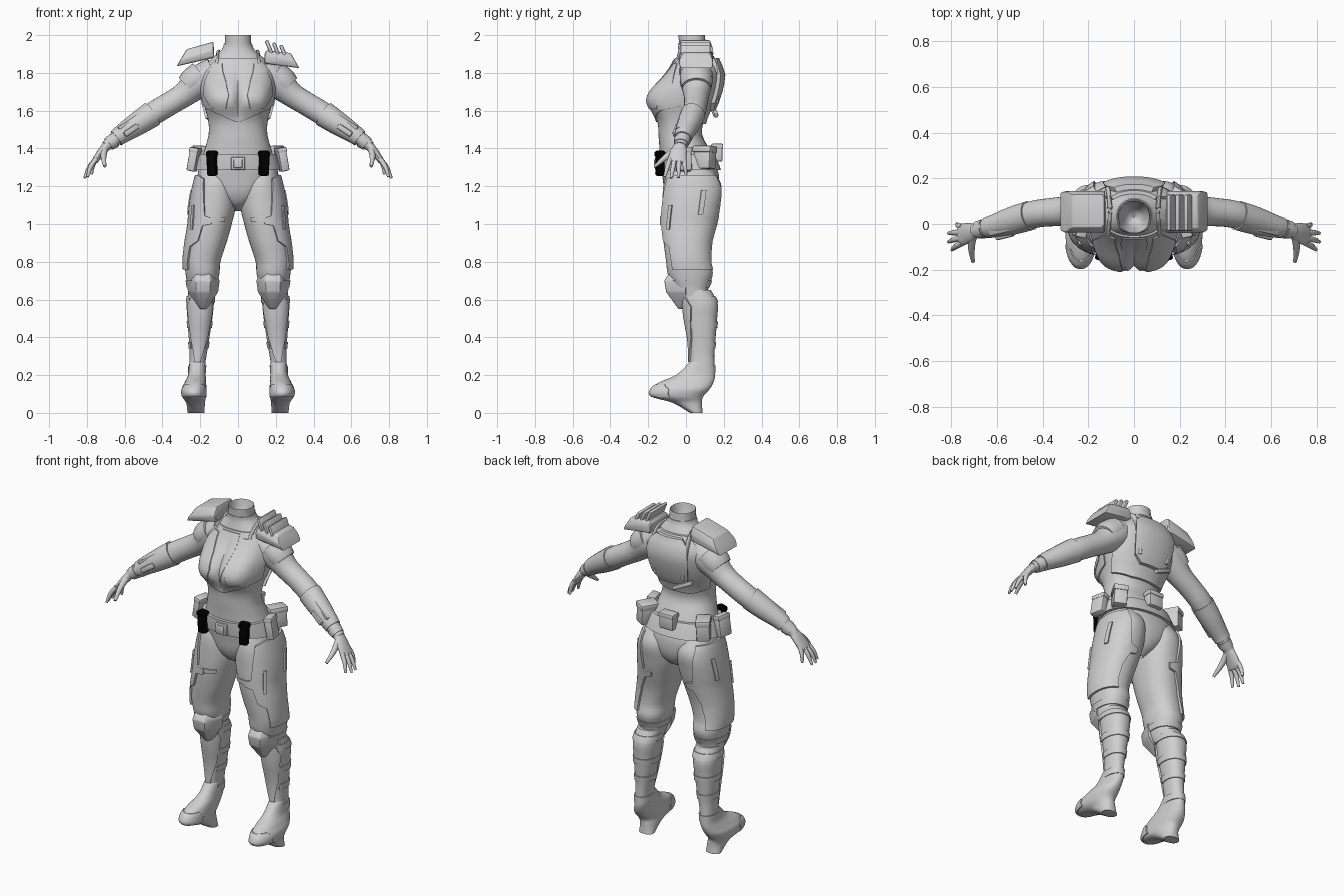
import bpy, bmesh
from math import cos, sin, radians, exp, tau, copysign
from mathutils import Vector, Euler

if "Cube" in bpy.data.objects:
    bpy.data.objects.remove(bpy.data.objects["Cube"])


def material(name, value):
    mat = bpy.data.materials.new(name)
    mat.use_nodes = True
    color = (value, value, value, 1)
    mat.diffuse_color = color
    mat.node_tree.nodes["Principled BSDF"].inputs["Base Color"].default_value = color
    return mat


GREY = material("armour grey", 0.63)
BLACK = material("matte black", 0.0)
SIDES = (("left", 1), ("right", -1))


def finish(name, bm, side=1, mat=GREY, angle=35):
    """Turn a bmesh into a shaded object, mirrored in x when side is -1."""
    for v in bm.verts:
        v.co.x *= side
    bmesh.ops.recalc_face_normals(bm, faces=bm.faces[:])
    mesh = bpy.data.meshes.new(name)
    bm.to_mesh(mesh)
    bm.free()
    mesh.materials.append(mat)
    mesh.shade_smooth()
    mesh.set_sharp_from_angle(angle=radians(angle))
    obj = bpy.data.objects.new(name, mesh)
    bpy.context.scene.collection.objects.link(obj)
    return obj


def sample(rows, t):
    """Smooth interpolation of rows keyed by their first value."""
    t = min(max(t, rows[0][0]), rows[-1][0])
    i = max(k for k in range(len(rows) - 1) if rows[k][0] <= t)

    def slope(k, c):
        a, b = rows[max(k - 1, 0)], rows[min(k + 1, len(rows) - 1)]
        return (b[c] - a[c]) / (b[0] - a[0])

    p, q = rows[i], rows[i + 1]
    h = q[0] - p[0]
    u = (t - p[0]) / h
    w = u * u * (3 - 2 * u)
    return [p[c] * (1 - w) + q[c] * w + h * u * (1 - u) * (slope(i, c) * (1 - u) - slope(i + 1, c) * u)
            for c in range(1, len(p))]


def surface(rows, z, a, off=0.0, bust=False):
    """Point on a body form at height z and angle a in degrees."""
    cx, cy, rx, ry = sample(rows, z)
    c, s = cos(radians(a)), sin(radians(a))
    x = cx + (rx + off) * copysign(abs(c) ** 0.9, c)
    y = cy + (ry + off) * copysign(abs(s) ** 0.9, s)
    if bust and s < 0:
        tall = 0.115 if z > 1.66 else 0.085
        y -= 0.08 * exp(-((abs(x) - 0.085) / 0.1) ** 4 - ((z - 1.66) / tall) ** 2) * min(1, -1.6 * s)
    return Vector((x, y, z))


def skin(rings, caps=True):
    """Join closed rings of points into one bmesh."""
    bm = bmesh.new()
    loops = [[bm.verts.new(p) for p in ring] for ring in rings]
    n = len(loops[0])
    for lo, hi in zip(loops, loops[1:]):
        for i in range(n):
            j = (i + 1) % n
            bm.faces.new((lo[i], lo[j], hi[j], hi[i]))
    if caps:
        bm.faces.new(loops[0])
        bm.faces.new(loops[-1])
    return bm


def body(name, rows, side=1, steps=40, bust=False, caps=True):
    lo, hi = rows[0][0], rows[-1][0]
    rings = [[surface(rows, lo + (hi - lo) * k / steps, 360 * i / 48, 0, bust) for i in range(48)]
             for k in range(steps + 1)]
    return finish(name, skin(rings, caps), side)


def plate(name, rows, outline, off, side=1, bust=False, cols=20):
    """Raised plate that follows a form; outline holds (z, start, end angle)."""
    levels = []
    for p, q in zip(outline, outline[1:]):
        levels += [[p[c] + (q[c] - p[c]) * k / 4 for c in range(3)] for k in range(4)]
    levels.append(outline[-1])
    rings = []
    for z, a, b in levels:
        angles = [a + (b - a) * i / cols for i in range(cols + 1)]
        rings.append([surface(rows, z, t, off, bust) for t in angles]
                     + [surface(rows, z, t, -0.006, bust) for t in reversed(angles)])
    return finish(name, skin(rings), side)


def tube(name, path, side=1, steps=20, segs=20):
    """Tube along (x, y, z, width radius, thickness radius)."""
    rows = [(i, *p) for i, p in enumerate(path)]
    top = len(path) - 1
    rings = []
    for k in range(steps + 1):
        t = top * k / steps
        x, y, z, wide, thick = sample(rows, t)
        ahead, back = sample(rows, t + 0.05), sample(rows, t - 0.05)
        axis = (Vector(ahead[:3]) - Vector(back[:3])).normalized()
        v = axis.cross(Vector((0, 1, 0))).normalized()
        u = v.cross(axis)
        rings.append([Vector((x, y, z)) + u * wide * cos(tau * i / segs) + v * thick * sin(tau * i / segs)
                      for i in range(segs)])
    return finish(name, skin(rings), side)


def bevel(bm, width):
    bmesh.ops.bevel(bm, geom=bm.edges[:], offset=width, segments=2, affect='EDGES', profile=0.5)


def box(name, loc, size, rot=(0, 0, 0), side=1, mat=GREY, width=0.008):
    bm = bmesh.new()
    bmesh.ops.create_cube(bm, size=1)
    bmesh.ops.scale(bm, vec=size, verts=bm.verts)
    bevel(bm, width)
    turn = Euler([radians(r) for r in rot]).to_matrix()
    bmesh.ops.rotate(bm, matrix=turn, verts=bm.verts)
    bmesh.ops.translate(bm, vec=loc, verts=bm.verts)
    return finish(name, bm, side, mat)


def hull(name, points, side=1, width=0.006):
    bm = bmesh.new()
    for p in points:
        bm.verts.new(p)
    bmesh.ops.convex_hull(bm, input=bm.verts[:])
    bmesh.ops.dissolve_limit(bm, angle_limit=radians(2), verts=bm.verts[:], edges=bm.edges[:])
    bevel(bm, width)
    return finish(name, bm, side, angle=25)


# Body forms: height, centre x, centre y, half width, half depth
TORSO = [(1.07, 0, .03, .015, .04), (1.1, 0, .03, .06, .1), (1.16, 0, .03, .15, .138),
         (1.25, 0, .025, .21, .15), (1.32, 0, .01, .2, .145), (1.4, 0, -.01, .175, .13),
         (1.48, 0, -.03, .155, .115), (1.56, 0, -.02, .16, .12), (1.64, 0, .005, .183, .13),
         (1.72, 0, .025, .197, .135), (1.8, 0, .045, .19, .125), (1.86, 0, .045, .155, .1),
         (1.91, 0, .04, .1, .082), (1.94, 0, .035, .074, .072), (2, 0, .03, .068, .07)]
LEG = [(.6, .195, .045, .065, .07), (.66, .19, .03, .075, .088), (.7, .189, .025, .083, .108),
       (.74, .188, .022, .09, .12), (.8, .188, .012, .095, .117), (.9, .167, .007, .106, .125),
       (1, .145, .014, .112, .14), (1.1, .13, .025, .119, .15), (1.21, .121, .034, .108, .152),
       (1.3, .118, .02, .085, .11)]
BOOT = [(.2, .217, .08, .042, .07), (.26, .215, .085, .042, .065), (.32, .21, .085, .046, .065),
        (.4, .206, .085, .055, .072), (.5, .202, .08, .066, .085), (.58, .2, .077, .072, .09),
        (.65, .195, .058, .066, .075)]
FOOT = [(0, .222, .055, .045, .033), (.055, .225, .005, .05, .08), (.085, .232, -.045, .062, .135),
        (.125, .233, -.03, .066, .155), (.16, .226, 0, .057, .145), (.2, .218, .05, .047, .104),
        (.27, .215, .085, .042, .064)]

# Torso and hollow neck
body("torso", TORSO, steps=64, bust=True, caps=False)
NECK = [(1.87, 0, .03, .002, .002), (1.89, 0, .03, .03, .03), (1.95, 0, .03, .055, .057), (2, 0, .03, .068, .07)]
body("neck_opening", NECK, steps=12, caps=False)
plate("collar", TORSO, [(1.93, 0, 360), (1.955, 0, 360)], .004, cols=48)

# Chest and back armour
plate("breastplate", TORSO, [(1.54, -93, -87), (1.57, -115, -65), (1.6, -142, -38), (1.625, -172, -8),
                             (1.72, -165, -15), (1.8, -150, -30), (1.88, -138, -42)],
      .008, bust=True, cols=40)
plate("chest_centre_panel", TORSO, [(1.62, -94, -86), (1.7, -99, -81), (1.87, -108, -72)], .013, bust=True)
plate("back_plate", TORSO, [(1.53, 60, 120), (1.56, 10, 170), (1.7, 15, 165), (1.8, 25, 155), (1.89, 45, 135)],
      .015, cols=32)
plate("back_panel", TORSO, [(1.6, 72, 108), (1.64, 60, 120), (1.84, 55, 125), (1.88, 62, 118)], .038)
box("back_clip", (-.08, .148, 1.6), (.13, .025, .025), (0, 25, 12))
for word, s in SIDES:
    plate(word + "_chest_panel", TORSO, [(1.61, -72, -45), (1.68, -78, -28), (1.76, -74, -35), (1.85, -64, -48)],
          .014, s, bust=True)
    tube(word + "_shoulder_strap", [(.12, -.06, 1.8, .012, .008), (.11, -.03, 1.86, .018, .009),
                                    (.105, .05, 1.905, .018, .009), (.11, .125, 1.88, .018, .009),
                                    (.115, .168, 1.78, .014, .01), (.09, .16, 1.64, .012, .01)], s)

# Belt, pouches and the two black holders
plate("belt", TORSO, [(1.285, 0, 360), (1.37, 0, 360)], .018, cols=48)
box("belt_buckle", (0, -.152, 1.32), (.075, .025, .07))
box("buckle_inset", (0, -.165, 1.32), (.045, .008, .045), width=.002)
box("back_pouch", (0, .165, 1.375), (.09, .055, .09))
box("back_pouch_lid", (0, .165, 1.41), (.098, .064, .03))
for word, s in SIDES:
    box(word + "_rear_pouch", (.187, .1, 1.35), (.075, .1, .115), (0, -4, -30), s)
    box(word + "_rear_pouch_lid", (.186, .1, 1.395), (.083, .11, .035), (0, -4, -30), s)
    box(word + "_hip_pouch", (.234, -.015, 1.342), (.045, .085, .125), (0, -10, 12), s)
    box(word + "_hip_pouch_lid", (.226, -.015, 1.39), (.05, .091, .03), (0, -10, 12), s)
    box(word + "_belt_holder", (.138, -.137, 1.322), (.052, .045, .135), (0, 2, 15), s, BLACK, .012)
    box(word + "_holder_cap", (.138, -.137, 1.37), (.058, .05, .03), (0, 2, 15), s, BLACK)

# Legs
for word, s in SIDES:
    body(word + "_leg", LEG, s)
    plate(word + "_thigh_plate", LEG, [(.76, -42, 70), (.88, -45, 75), (.91, -68, 75), (.99, -72, 85),
                                       (1, -92, 100), (1.03, -92, 100), (1.045, -74, 80), (1.24, -58, 62),
                                       (1.26, -30, 62)], .012, s)
    plate(word + "_thigh_strap", LEG, [(1.01, -125, -80), (1.035, -125, -80)], .007, s)
    plate(word + "_front_slot", LEG, [(.97, -46, -38), (1.1, -42, -34)], .02, s, cols=4)
    plate(word + "_side_slot", LEG, [(1.05, 14, 23), (1.18, 14, 23)], .02, s, cols=4)
    plate(word + "_knee_strap", LEG, [(.665, 0, 360), (.7, 0, 360)], .006, s, cols=40)
    knee = [(.74, .075, -.088), (.7, .09, -.115), (.64, .082, -.105), (.55, .022, -.04)]
    hull(word + "_knee_pad", [(.185 + w * f, y if abs(f) < 1 else .0, z)
                              for z, w, y in knee for f in (-1, -.45, .45, 1)], s)
    # Boots with straps, shin guard and raised heel
    body(word + "_boot", BOOT, s)
    body(word + "_foot", FOOT, s)
    plate(word + "_shin_guard", BOOT, [(.27, -105, -75), (.4, -135, -45), (.56, -150, -30), (.63, -120, -60)],
          .009, s)
    for i, z in enumerate((.34, .45, .585)):
        plate(f"{word}_boot_strap_{i + 1}", BOOT, [(z, -40, 220), (z + .035, -40, 220)], .005, s, cols=40)
    plate(word + "_ankle_cuff", BOOT, [(.21, -20, 200), (.25, -20, 200)], .006, s)
    plate(word + "_toe_cap", FOOT, [(.085, -165, -15), (.125, -160, -20), (.15, -140, -40)], .005, s)

# Arms and hands
for word, s in SIDES:
    tube(word + "_arm", [(.12, .05, 1.80, .085, .085), (.2, .055, 1.755, .086, .085),
                         (.285, .055, 1.685, .068, .066), (.36, .052, 1.638, .062, .062),
                         (.44, .042, 1.59, .06, .062), (.53, .015, 1.53, .056, .054),
                         (.62, -.01, 1.472, .044, .042), (.7, -.03, 1.412, .032, .028)], s, 40, 28)
    tube(word + "_forearm_guard", [(.455, .037, 1.582, .065, .069), (.53, .015, 1.532, .062, .062),
                                   (.61, -.008, 1.48, .051, .051), (.645, -.016, 1.453, .046, .046)], s)
    box(word + "_forearm_panel", (.575, -.012, 1.544), (.15, .055, .025), (0, 33, -14), s)
    box(word + "_forearm_slot", (.565, -.053, 1.497), (.09, .02, .03), (0, 33, -14), s)
    tube(word + "_wrist_cuff", [(.655, -.02, 1.444, .043, .041), (.685, -.026, 1.422, .038, .036)], s, 4)
    tube(word + "_palm", [(.69, -.028, 1.42, .03, .025), (.72, -.038, 1.385, .043, .022),
                          (.755, -.048, 1.338, .048, .017), (.765, -.05, 1.325, .042, .012)], s)
    for i, tip in enumerate([(.775, .0, 1.262), (.812, -.04, 1.245), (.812, -.078, 1.243), (.797, -.113, 1.25)]):
        root = Vector((.752, -.012 - .024 * i, 1.345))
        mid = root.lerp(Vector(tip), .5) + Vector((.006, 0, .004))
        tube(f"{word}_finger_{i + 1}", [(*root, .013, .013), (*mid, .012, .012), (*tip, .007, .007)], s, 8, 12)
    tube(word + "_thumb", [(.705, -.05, 1.4, .02, .018), (.712, -.105, 1.355, .016, .015),
                           (.705, -.165, 1.305, .008, .008)], s, 8, 12)


# Shoulder pads: each level is inner x, inner z, outer x, outer z, front y, back y
def pad(name, levels, side):
    hull(name, [p for xi, zi, xo, zo, front, back in levels for y in (front, back)
                for p in ((xi, y, zi), (xo, y, zo))], side, .008)


pad("right_shoulder_pad", [(.125, 1.88, .325, 1.835, -.03, .14), (.13, 1.965, .272, 1.925, -.015, .13),
                           (.13, 1.92, .305, 1.87, -.04, .145)], -1)
pad("left_shoulder_pad", [(.14, 1.85, .325, 1.825, -.03, .14), (.15, 1.92, .28, 1.905, -.02, .13),
                          (.14, 1.9, .305, 1.86, -.04, .145)], 1)
for i in range(3):
    box(f"left_shoulder_fin_{i + 1}", (.165 + .038 * i, .05, 1.935 - .012 * i), (.02, .16, .08), (0, -22, 0))
for word, s in SIDES:
    tube(word + "_shoulder_cap", [(.19, .055, 1.79, .088, .078), (.235, .055, 1.755, .085, .076),
                                  (.265, .055, 1.725, .076, .068)], s)
